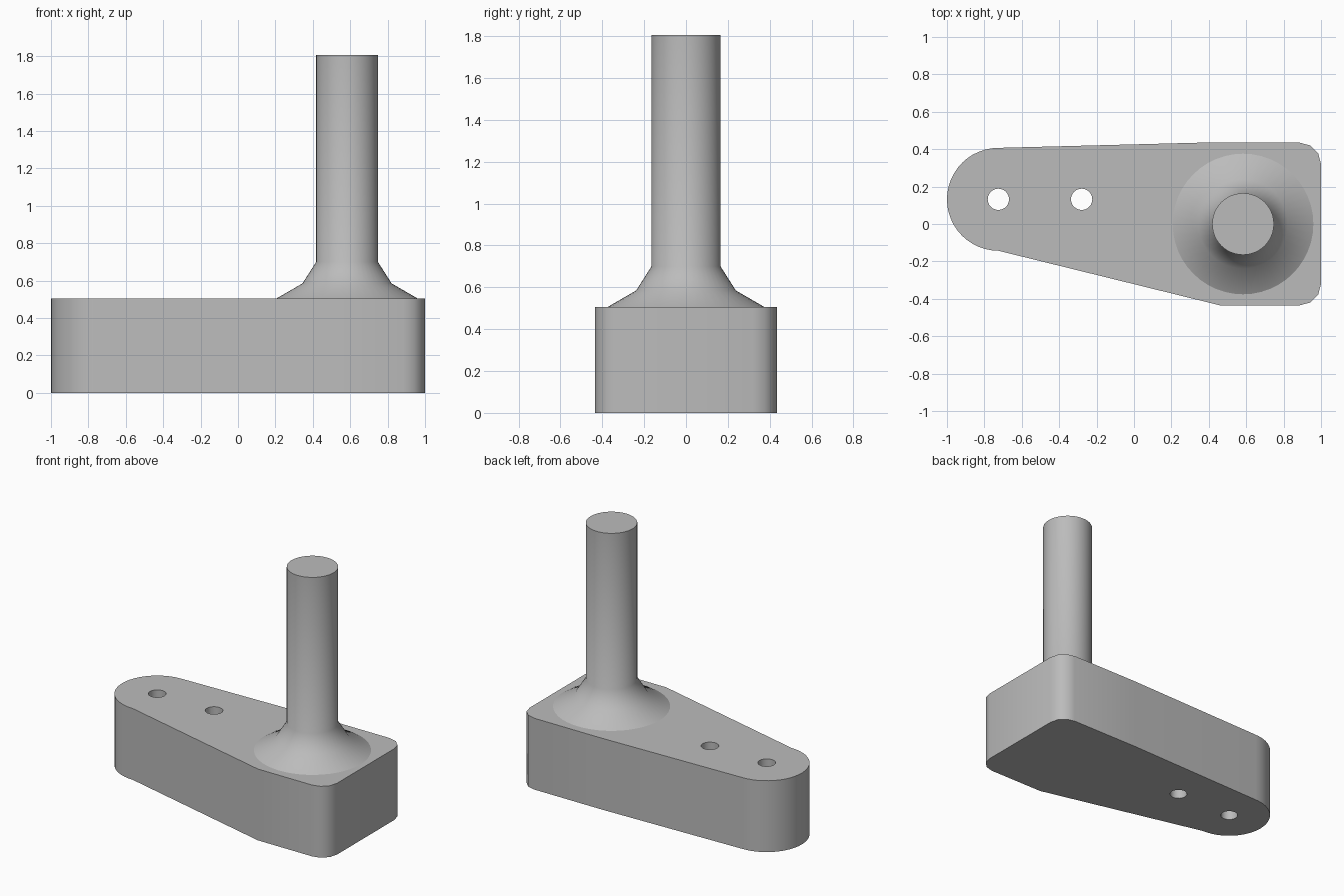
import bpy, bmesh
from math import sin, cos, radians, pi

cube = bpy.data.objects.get("Cube")
if cube:
    bpy.data.objects.remove(cube, do_unlink=True)

grey = bpy.data.materials.new("plain grey")
grey.use_nodes = True
COLOUR = (0.5, 0.5, 0.5, 1)
grey.diffuse_color = COLOUR
grey.node_tree.nodes["Principled BSDF"].inputs["Base Color"].default_value = COLOUR


def make_object(name, bm):
    bmesh.ops.recalc_face_normals(bm, faces=bm.faces)
    mesh = bpy.data.meshes.new(name)
    bm.to_mesh(mesh)
    bm.free()
    obj = bpy.data.objects.new(name, mesh)
    bpy.context.collection.objects.link(obj)
    mesh.materials.append(grey)
    return obj


def smooth(obj, angle):
    bpy.ops.object.select_all(action='DESELECT')
    obj.select_set(True)
    bpy.context.view_layer.objects.active = obj
    bpy.ops.object.shade_smooth_by_angle(angle=radians(angle))


def arc(cx, cy, r, start, end, steps):
    angles = [radians(start + (end - start) * i / steps) for i in range(steps + 1)]
    return [(cx + r * cos(a), cy + r * sin(a)) for a in angles]


def prism(name, outline, z0, z1):
    bm = bmesh.new()
    base = bm.faces.new([bm.verts.new((x, y, z0)) for x, y in outline])
    top = bmesh.ops.extrude_face_region(bm, geom=[base])["geom"]
    verts = [v for v in top if isinstance(v, bmesh.types.BMVert)]
    bmesh.ops.translate(bm, verts=verts, vec=(0, 0, z1 - z0))
    return make_object(name, bm)


# Tapered base block: rounded nose, wide end with softened corners
BLOCK_TOP = 0.505
NOSE = (-0.725, 0.132)
outline = arc(*NOSE, 0.275, 90, 270, 24)
outline += [(0.46, -0.435)]
outline += arc(0.885, -0.32, 0.115, 270, 360, 3)
outline += arc(0.885, 0.32, 0.115, 0, 90, 3)
outline += [(0.36, 0.435)]
block = prism("base_block", outline, 0, BLOCK_TOP)

# Two through holes along the nose
for i, x in enumerate((NOSE[0], -0.28)):
    cutter = prism(f"hole_cutter_{i + 1}", arc(x, NOSE[1], 0.057, 0, 345, 23), -0.1, 0.7)
    cutter.hide_render = True
    cutter.hide_set(True)
    cut = block.modifiers.new("hole", 'BOOLEAN')
    cut.operation = 'DIFFERENCE'
    cut.solver = 'EXACT'
    cut.object = cutter
    bpy.context.view_layer.objects.active = block
    bpy.ops.object.modifier_apply(modifier=cut.name)
    bpy.data.objects.remove(cutter, do_unlink=True)
smooth(block, 35)

# Flared collar and shaft, turned as one profile
profile = [(0.376, BLOCK_TOP), (0.238, 0.585), (0.165, 0.70), (0.165, 1.805)]
bm = bmesh.new()
rings = [[bm.verts.new((x, y, z)) for x, y in arc(0.583, 0, r, 0, 352.5, 47)]
         for r, z in profile]
for low, high in zip(rings, rings[1:]):
    for i in range(len(low)):
        bm.faces.new((low[i - 1], low[i], high[i], high[i - 1]))
bm.faces.new(rings[-1])
shaft = make_object("flared_shaft", bm)
smooth(shaft, 40)
